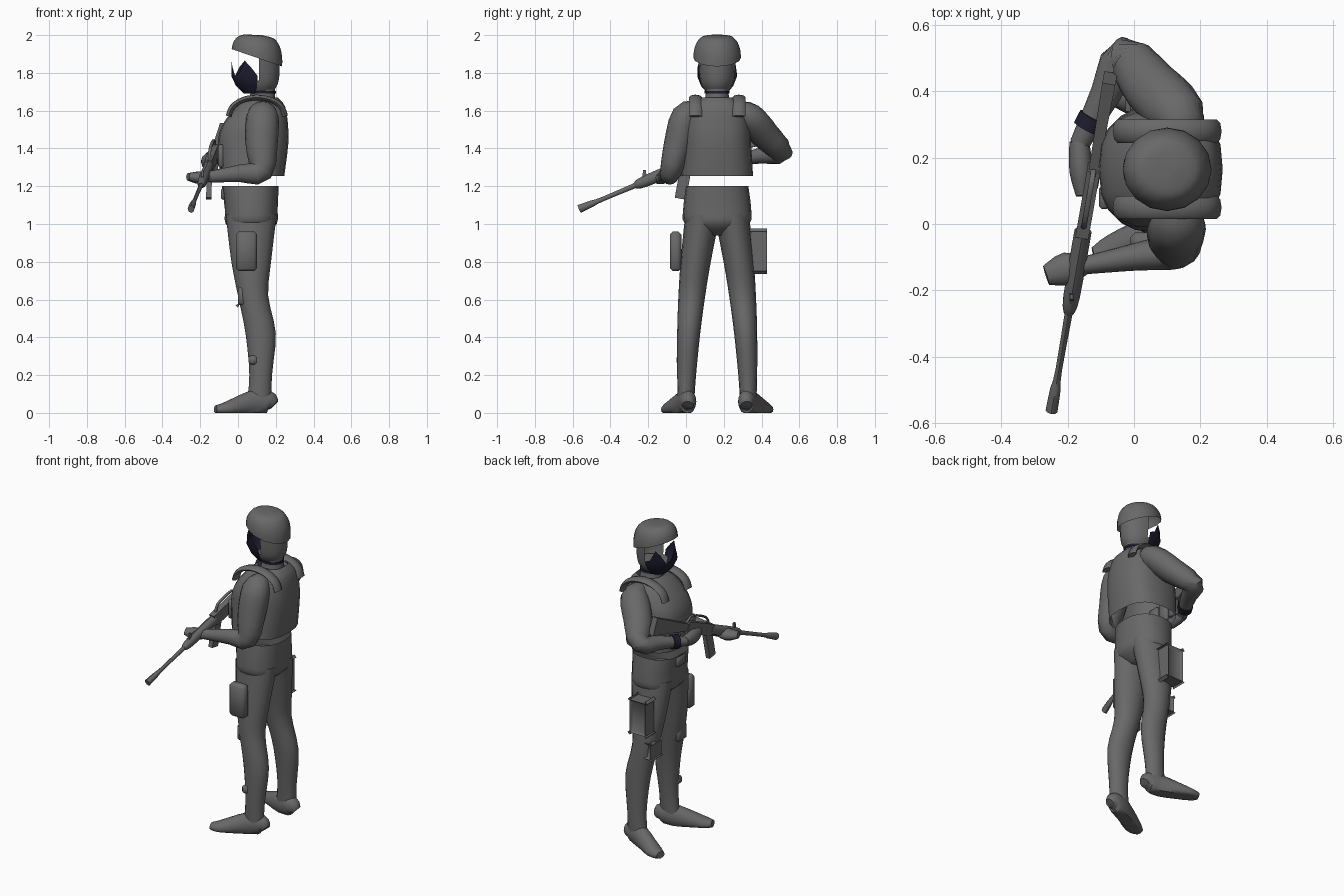
import bpy, bmesh, math
from mathutils import Vector

if "Cube" in bpy.data.objects:
    bpy.data.objects.remove(bpy.data.objects["Cube"])

MID = .165  # body centre line in y
X_AXIS, Y_AXIS, Z_AXIS = Vector((1, 0, 0)), Vector((0, 1, 0)), Vector((0, 0, 1))


def material(name, rgb):
    mat = bpy.data.materials.new(name)
    mat.use_nodes = True
    mat.diffuse_color = (*rgb, 1)
    shader = mat.node_tree.nodes["Principled BSDF"]
    shader.inputs["Base Color"].default_value = (*rgb, 1)
    return mat


GREY = material("uniform grey", (.14, .14, .14))
NAVY = material("dark navy", (.012, .012, .03))


def finish(name, bm, mat=GREY):
    bmesh.ops.recalc_face_normals(bm, faces=bm.faces)
    mesh = bpy.data.meshes.new(name)
    bm.to_mesh(mesh)
    bm.free()
    part = bpy.data.objects.new(name, mesh)
    bpy.context.collection.objects.link(part)
    mesh.materials.append(mat)
    bpy.ops.object.select_all(action="DESELECT")
    part.select_set(True)
    bpy.context.view_layer.objects.active = part
    bpy.ops.object.shade_smooth_by_angle(angle=math.radians(50))


def spline(points, steps=3):
    """Refine a short list of sections with a Catmull-Rom curve."""
    points = [Vector(p) for p in points]
    if len(points) == 2:
        return points
    padded = [points[0], *points, points[-1]]
    refined = []
    for before, start, end, after in zip(padded, padded[1:], padded[2:], padded[3:]):
        for step in range(steps):
            t = step / steps
            bend_in, bend_out = (end - before) / 2, (after - start) / 2
            refined.append(start + bend_in * t
                           + (3 * (end - start) - 2 * bend_in - bend_out) * t ** 2
                           + (2 * (start - end) + bend_in + bend_out) * t ** 3)
    return refined + [points[-1]]


def tube(name, sections, ref=None, sides=16, power=1, mirror=False, caps=(True, True),
         tilt=0, mat=GREY, cut=None):
    """Loft sections (x, y, z, half width, half depth): level rings, or across the path if ref is set."""
    bm = bmesh.new()
    sections = spline(sections)
    centres = [Vector(section[:3]) for section in sections]
    last = len(sections) - 1
    rings = []
    for i, section in enumerate(sections):
        u, v = X_AXIS, Y_AXIS
        if ref is not None:
            along = centres[min(i + 1, last)] - centres[max(i - 1, 0)]
            u = along.cross(ref).normalized()
            v = u.cross(along).normalized()
        width, depth = section[3:]
        square = sides == 4
        ring = []
        for j in range(sides):
            angle = math.tau * (j + square / 2) / sides
            c, s = math.cos(angle), math.sin(angle)
            if square:
                c, s = math.copysign(1, c), math.copysign(1, s)
            co = (centres[i] + u * width * math.copysign(abs(c) ** power, c)
                  + v * depth * math.copysign(abs(s) ** power, s))
            co.z = max(co.z - tilt * c * (1 - i / last), 0)
            if mirror:
                co.y = 2 * MID - co.y
            ring.append(bm.verts.new(co))
        rings.append(ring)
    for low, high in zip(rings, rings[1:]):
        for j in range(sides):
            k = (j + 1) % sides
            bm.faces.new((low[j], low[k], high[k], high[j]))
    for cap, ring in zip(caps, (rings[0], rings[-1])):
        if cap:
            bm.faces.new(ring)
    if cut:
        removed = [face for face in bm.faces if cut(face.calc_center_median())]
        bmesh.ops.delete(bm, geom=removed, context="FACES")
    finish(name, bm, mat)


def body(name, rows, **options):
    """Upright loft on the body centre line from rows (z, x, half width, half depth)."""
    tube(name, [(x, MID, z, width, depth) for z, x, width, depth in rows], **options)


def box(name, centre, size, mirror=False):
    bm = bmesh.new()
    bmesh.ops.create_cube(bm, size=1)
    for vert in bm.verts:
        vert.co = Vector(c + s * d for c, s, d in zip(centre, size, vert.co))
        if mirror:
            vert.co.y = 2 * MID - vert.co.y
    bmesh.ops.bevel(bm, geom=bm.edges[:], offset=min(size) / 4, segments=1, affect="EDGES")
    finish(name, bm)


# Legs, boots, pouches and vest straps, mirrored across the body centre line
LEG = [(1.05, .07, .135), (.8, .07, .105), (.62, .08, .08), (.42, .12, .08),
       (.2, .12, .06), (.04, .11, .066)]
BOOT = [(.19, .01, .04, .03, .03), (.16, .01, .06, .045, .06), (.08, -.01, .05, .05, .07),
        (-.06, -.08, .02, .05, .04), (-.12, -.1, .02, .03, .02)]
for side, mirror in (("left", False), ("right", True)):
    tube(side + "_leg", [(x, .08 * z * z, z, width, .04 + z / 20) for z, x, width in LEG],
         mirror=mirror)
    tube(side + "_boot", BOOT, ref=Z_AXIS, mirror=mirror)
    box(side + "_thigh_pouch", (.045, -.055, .855), (.11, .06, .21), mirror)
    box(side + "_knee_pad", (.025, .025, .62), (.05, .09, .1), mirror)
    arch = [math.pi * step / 6 for step in range(7)]
    tube(side + "_shoulder_strap",
         [(.1 - .15 * math.cos(t), .05, 1.57 + .1 * math.sin(t), .035, .015) for t in arch],
         ref=Z_AXIS, sides=8, mirror=mirror)
box("ankle_pouch", (.08, -.02, .28), (.05, .06, .05))

# Trousers top and vest, both open at the waist
body("hips", [(.94, .07, .07, .05), (1, .07, .135, .17), (1.08, .07, .14, .18),
              (1.2, .065, .15, .165)], sides=20, power=.85, caps=(True, False))
box("belt_buckle", (-.075, MID, 1.16), (.03, .09, .06))
body("vest", [(1.255, .075, .17, .19), (1.42, .08, .186, .18), (1.52, .09, .175, .175),
              (1.62, .12, .13, .14), (1.67, .13, .08, .08)],
     sides=20, power=.75, caps=(False, False))
for offset in (-.085, 0, .085):
    box("chest_pouch", (-.09, MID + offset, 1.36), (.03, .07, .12))

# Neck, hollow hood with an open eye slot, and helmet
body("neck", [(1.63, .13, .075, .075), (1.69, .13, .065, .06), (1.76, .135, .065, .065)])
body("neck_band", [(1.69, .13, .07, .066), (1.705, .13, .07, .066)], mat=NAVY)
body("hood", [(1.7, .11, .075, .06), (1.74, .11, .1, .085), (1.8, .11, .11, .095),
              (1.9, .11, .11, .1)], caps=(False, False),
     cut=lambda centre: centre.x < .09 and centre.z > 1.73)
dome = [math.radians(step * 17.8) for step in range(6)]
body("helmet", [(1.88 + .12 * math.sin(t), .1 + .01 * math.sin(t),
                 .134 * math.cos(t) ** .5, .126 * math.cos(t) ** .5) for t in dome],
     tilt=.046, caps=(False, True))

# Face mask: curved half shell with a jagged upper edge
bm = bmesh.new()
columns = []
for i in range(13):
    angle = math.radians(16 * (i - 6))
    spike = (1.785, 1.83, 1.865, 1.8)[i % 4]
    columns.append([bm.verts.new((.09 - reach * math.cos(angle),
                                  MID + .85 * reach * math.sin(angle), z))
                    for reach, z in ((.06, 1.69), (.1, 1.73), (.124, 1.78), (.124, spike))])
for a, b in zip(columns, columns[1:]):
    for k in range(3):
        bm.faces.new((a[k], b[k], b[k + 1], a[k + 1]))
finish("face_mask", bm, NAVY)


# Arms, from joint positions
def arm(name, shoulder, elbow, wrist, ref):
    shoulder, elbow, wrist = Vector(shoulder), Vector(elbow), Vector(wrist)
    chest = shoulder.lerp(Vector((.13, MID, 1.66)), .4)
    path = [chest, shoulder, shoulder.lerp(elbow, .5), elbow, elbow.lerp(wrist, .4), wrist]
    radii = (.05, .085, .085, .065, .047, .03)
    tube(name, [(*point, r, .9 * r) for point, r in zip(path, radii)], ref=ref)
    return elbow, wrist


arm("left_arm", (.13, 0, 1.57), (.12, -.08, 1.28), (-.15, -.125, 1.25), Y_AXIS)
elbow, wrist = arm("right_arm", (.13, .33, 1.57), (-.03, .5, 1.38), (-.165, .24, 1.335), Z_AXIS)
tube("wrist_band", [(*elbow.lerp(wrist, t), .045, .043) for t in (.68, .82)],
     ref=Z_AXIS, mat=NAVY)
tube("left_hand", [(-.13, -.12, 1.25, .02, .02), (-.2, -.135, 1.245, .05, .035),
                   (-.265, -.155, 1.25, .03, .02)], ref=Z_AXIS, sides=10)
tube("right_hand", [(-.165, .25, 1.335, .03, .03), (-.16, .16, 1.33, .035, .045),
                    (-.155, .085, 1.335, .02, .025)], ref=Z_AXIS, sides=10)


# Rifle, laid along one sloping axis
def rifle(name, rows, ref=Z_AXIS, sides=4):
    """Rows are (y, offset above the axis, half width, half height)."""
    tube(name, [(.175 * y - .15, y, .42 * y + 1.317 + up, width, height)
                for y, up, width, height in rows], ref=ref, sides=sides)


rifle("barrel", [(-.565, 0, .018, .022), (-.5, 0, .016, .018), (-.44, 0, .01, .012),
                 (-.2, 0, .013, .015)], sides=8)
rifle("fore_end", [(-.27, 0, .015, .016), (-.22, 0, .025, .03), (-.02, 0, .026, .032)], sides=8)
rifle("receiver", [(-.03, 0, .02, .036), (.17, 0, .02, .036)])
rifle("stock", [(.16, 0, .015, .02), (.44, -.02, .02, .055)])
rifle("magazine", [(0, -.02, .014, .03), (-.03, -.17, .014, .03)], ref=Y_AXIS)
rifle("pistol_grip", [(.12, -.02, .013, .02), (.15, -.11, .013, .02)], ref=X_AXIS)
rifle("carry_handle", [(y, up, .007, .009) for y, up in
                       ((-.01, .03), (.01, .075), (.12, .075), (.16, .03))], ref=X_AXIS, sides=6)
rifle("front_sight", [(-.22, .01, .007, .014), (-.22, .06, .005, .007)], ref=Y_AXIS)
